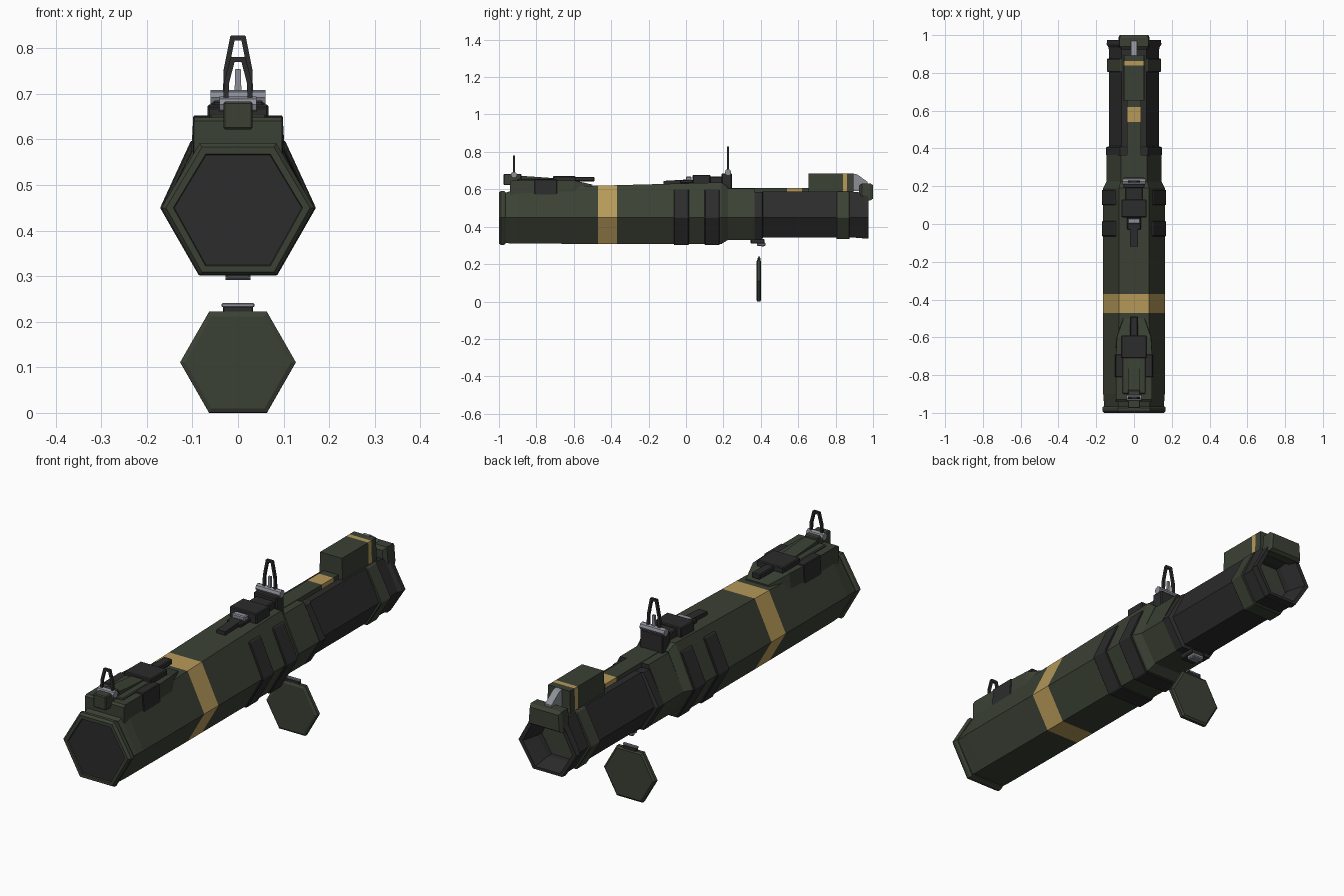
import bpy, bmesh, math
from mathutils import Vector

cube = bpy.data.objects.get("Cube")
if cube:
    bpy.data.objects.remove(cube, do_unlink=True)


def material(name, rgb):
    m = bpy.data.materials.new(name)
    m.use_nodes = True
    m.diffuse_color = (*rgb, 1)
    m.node_tree.nodes["Principled BSDF"].inputs["Base Color"].default_value = (*rgb, 1)
    return m


GREEN = material("olive_green", (0.044, 0.053, 0.035))
DARK = material("charcoal", (0.025, 0.025, 0.026))
YELLOW = material("mustard_yellow", (0.47, 0.32, 0.10))
GREY = material("steel_grey", (0.27, 0.28, 0.32))


def finish(name, bm, mats, bevel=0):
    bmesh.ops.recalc_face_normals(bm, faces=bm.faces)
    me = bpy.data.meshes.new(name)
    bm.to_mesh(me)
    bm.free()
    for m in mats:
        me.materials.append(m)
    ob = bpy.data.objects.new(name, me)
    bpy.context.collection.objects.link(ob)
    if bevel:
        mod = ob.modifiers.new("edge_bevel", "BEVEL")
        mod.width = bevel
        mod.segments = 1
    return ob


def hexa(r, low, high, top=None, mid=0.45):
    """Six-sided outline: half width, bottom, top and top half width."""
    top = top or r / 2
    return [(r, mid), (top, high), (-top, high), (-r, mid), (-r / 2, low), (r / 2, low)]


def rect(w, low, high, top=None):
    top = top or w
    return [(w, low), (top, high), (-top, high), (-w, low)]


def loft(name, sections, mats, kinds=None, bevel=0):
    """Skin outlines placed along y; kinds gives one material per segment, then the end caps."""
    bm = bmesh.new()
    rings = [[bm.verts.new((x, y, z)) for x, z in outline] for y, outline in sections]
    kinds = kinds or [0] * (len(rings) + 1)
    for i in range(len(rings) - 1):
        a, b = rings[i], rings[i + 1]
        for j in range(len(a)):
            k = (j + 1) % len(a)
            bm.faces.new((a[j], a[k], b[k], b[j])).material_index = kinds[i]
    bm.faces.new(rings[0]).material_index = kinds[-2]
    bm.faces.new(rings[-1]).material_index = kinds[-1]
    return finish(name, bm, mats, bevel)


def box(name, w, y, z, mat, top=None, bevel=0.004):
    return loft(name, [(y[0], rect(w, *z, top)), (y[1], rect(w, *z, top))], [mat], bevel=bevel)


def bar(bm, a, b, thick):
    """Square rod between two points."""
    a, b = Vector(a), Vector(b)
    rot = (b - a).to_track_quat("Z", "Y").to_matrix().to_4x4()
    rot.translation = (a + b) / 2
    made = bmesh.ops.create_cube(bm, size=1)["verts"]
    bmesh.ops.scale(bm, vec=(thick, thick, (b - a).length + thick * 0.6), verts=made)
    bmesh.ops.transform(bm, matrix=rot, verts=made)


def axle(name, y, z, r, half):
    bm = bmesh.new()
    made = bmesh.ops.create_cone(bm, cap_ends=True, segments=8, radius1=r, radius2=r, depth=2 * half)["verts"]
    for v in made:
        v.co = (v.co.z, v.co.x + y, v.co.y + z)
    return finish(name, bm, [GREY])


# Front body with the painted band
front_body = [
    (-0.97, hexa(0.16, 0.315, 0.58)), (-0.94, hexa(0.16, 0.31, 0.59, 0.085)),
    (-0.90, hexa(0.163, 0.31, 0.605, 0.085)), (-0.47, hexa(0.163, 0.308, 0.62, 0.08)),
    (-0.37, hexa(0.163, 0.308, 0.622, 0.08)), (0.19, hexa(0.163, 0.308, 0.637, 0.08)),
    (0.225, hexa(0.145, 0.33, 0.61, 0.07)),
]
loft("front_body", front_body, [GREEN, YELLOW], [0, 0, 0, 1, 0, 0, 0, 0])

# Front cap with a dark recessed face
loft("front_cap", [
    (-0.965, hexa(0.163, 0.308, 0.585)), (-0.975, hexa(0.168, 0.303, 0.592)),
    (-0.99, hexa(0.168, 0.303, 0.592)), (-1.0, hexa(0.158, 0.309, 0.583)),
    (-1.0, hexa(0.142, 0.322, 0.568)), (-0.994, hexa(0.140, 0.324, 0.566))],
    [GREEN, DARK], [0, 0, 0, 0, 0, 0, 1])

# Dark grip bands
for label, y0 in (("front", -0.065), ("rear", 0.10)):
    loft(label + "_grip_band", [(y0, hexa(0.171, 0.301, 0.598, 0.103)),
                                (y0 + 0.08, hexa(0.171, 0.301, 0.598, 0.103))], [DARK], bevel=0.003)

# Rear tube, hollow at the back
wide, slim = hexa(0.146, 0.33, 0.605, 0.07), hexa(0.132, 0.342, 0.588, 0.066)
loft("rear_tube", [
    (0.20, wide), (0.365, wide), (0.365, hexa(0.149, 0.33, 0.585)), (0.405, hexa(0.149, 0.33, 0.585)),
    (0.412, slim), (0.88, slim), (0.935, hexa(0.134, 0.34, 0.583)), (0.95, hexa(0.145, 0.336, 0.585)),
    (0.975, hexa(0.143, 0.338, 0.58)), (0.975, hexa(0.122, 0.35, 0.565)),
    (0.90, hexa(0.100, 0.37, 0.545)), (0.78, hexa(0.092, 0.375, 0.54))],
    [GREEN, DARK], [0] + [1] * 10 + [0, 1])
loft("rear_tube_band", [(0.805, hexa(0.144, 0.333, 0.588)), (0.875, hexa(0.144, 0.333, 0.588))],
     [GREEN], bevel=0.003)

# Top rail with its painted patch, rear housing and rear latch
rail = rect(0.036, 0.57, 0.607)
loft("top_rail", [(y, rail) for y in (0.2, 0.54, 0.62, 0.70)], [GREEN, YELLOW], [0, 1, 0, 0, 0])
housing = rect(0.057, 0.58, 0.685, 0.054)
loft("rear_housing", [(y, housing) for y in (0.655, 0.84, 0.862, 0.895)], [GREEN, YELLOW], [0, 1, 0, 0, 0])
loft("latch_wedge", [(0.89, rect(0.016, 0.59, 0.685)), (0.915, rect(0.016, 0.59, 0.68)),
                     (0.97, rect(0.016, 0.59, 0.64))], [GREY])
loft("latch_block", [(0.925, rect(0.065, 0.57, 0.62)), (0.94, rect(0.083, 0.545, 0.632, 0.076)),
                     (0.985, rect(0.083, 0.54, 0.632, 0.076)), (1.0, rect(0.076, 0.55, 0.622, 0.07))], [GREEN])

# Front sight mount
loft("front_mount", [
    (-0.94, rect(0.097, 0.565, 0.64)), (-0.93, rect(0.099, 0.565, 0.648, 0.095)),
    (-0.81, rect(0.099, 0.565, 0.648, 0.095)), (-0.69, rect(0.099, 0.565, 0.648, 0.095)),
    (-0.60, rect(0.099, 0.565, 0.648, 0.09)), (-0.50, rect(0.07, 0.565, 0.625, 0.055))],
    [GREEN])
loft("front_mount_clasp", [(-0.81, rect(0.103, 0.563, 0.653, 0.098)),
                           (-0.69, rect(0.103, 0.563, 0.653, 0.098))], [DARK], bevel=0.003)
box("front_mount_cover", 0.062, (-0.90, -0.69), (0.63, 0.656), GREEN)
box("front_sight_block", 0.032, (-0.975, -0.88), (0.622, 0.683), GREEN)
loft("front_sight_ramp", [(-0.88, rect(0.032, 0.63, 0.672)), (-0.71, rect(0.032, 0.63, 0.66))], [GREEN])
box("front_sight_plate", 0.067, (-0.71, -0.59), (0.635, 0.671), DARK)
box("front_sight_tongue", 0.021, (-0.60, -0.49), (0.642, 0.666), DARK)

# Rear sight mount
box("rear_sight_plate", 0.067, (0.035, 0.13), (0.62, 0.677), DARK)
box("rear_sight_bridge", 0.046, (0.12, 0.20), (0.62, 0.668), DARK)
box("rear_sight_base", 0.056, (0.19, 0.245), (0.60, 0.685), DARK)
box("rear_sight_slide", 0.036, (-0.03, 0.04), (0.632, 0.65), DARK)
loft("rear_sight_tongue", [(-0.12, rect(0.021, 0.625, 0.645)), (0.0, rect(0.021, 0.625, 0.652))], [DARK])
box("rear_sight_latch", 0.032, (0.0, 0.03), (0.645, 0.668), GREY)

# Folding sight frames on steel axles
for label, y, base, peak, half in (("front", -0.92, 0.68, 0.775, 0.027), ("rear", 0.225, 0.69, 0.823, 0.028)):
    bm = bmesh.new()
    bend = base + (peak - base) * 0.48
    for s in (-1, 1):
        bar(bm, (s * half, y, base), (s * half * 0.92, y, bend), 0.011)
        bar(bm, (s * half * 0.92, y, bend), (s * 0.012, y, peak), 0.011)
    bar(bm, (-0.012, y, peak), (0.012, y, peak), 0.011)
    finish(label + "_sight_frame", bm, [DARK])
axle("front_sight_axle", -0.92, 0.677, 0.017, 0.041)
axle("rear_sight_axle", 0.225, 0.692, 0.017, 0.06)
box("rear_sight_post", 0.008, (0.22, 0.23), (0.69, 0.755), GREY, top=0.006, bevel=0)

# Hinge under the tube
box("hinge_bracket", 0.035, (0.345, 0.42), (0.31, 0.335), DARK)
box("hinge_plate", 0.028, (0.38, 0.425), (0.297, 0.315), GREY)
axle("hinge_pin", 0.41, 0.302, 0.010, 0.027)

# Hanging rear cover
loft("hanging_cover", [
    (0.376, hexa(0.116, 0.01, 0.212, mid=0.111)), (0.381, hexa(0.127, 0.001, 0.222, mid=0.111)),
    (0.396, hexa(0.127, 0.0, 0.222, mid=0.111)), (0.402, hexa(0.118, 0.008, 0.214, mid=0.111))], [GREEN])
box("cover_hinge_base", 0.033, (0.382, 0.398), (0.215, 0.234), DARK, bevel=0.002)
box("cover_hinge", 0.036, (0.384, 0.396), (0.232, 0.241), GREY, bevel=0.002)
